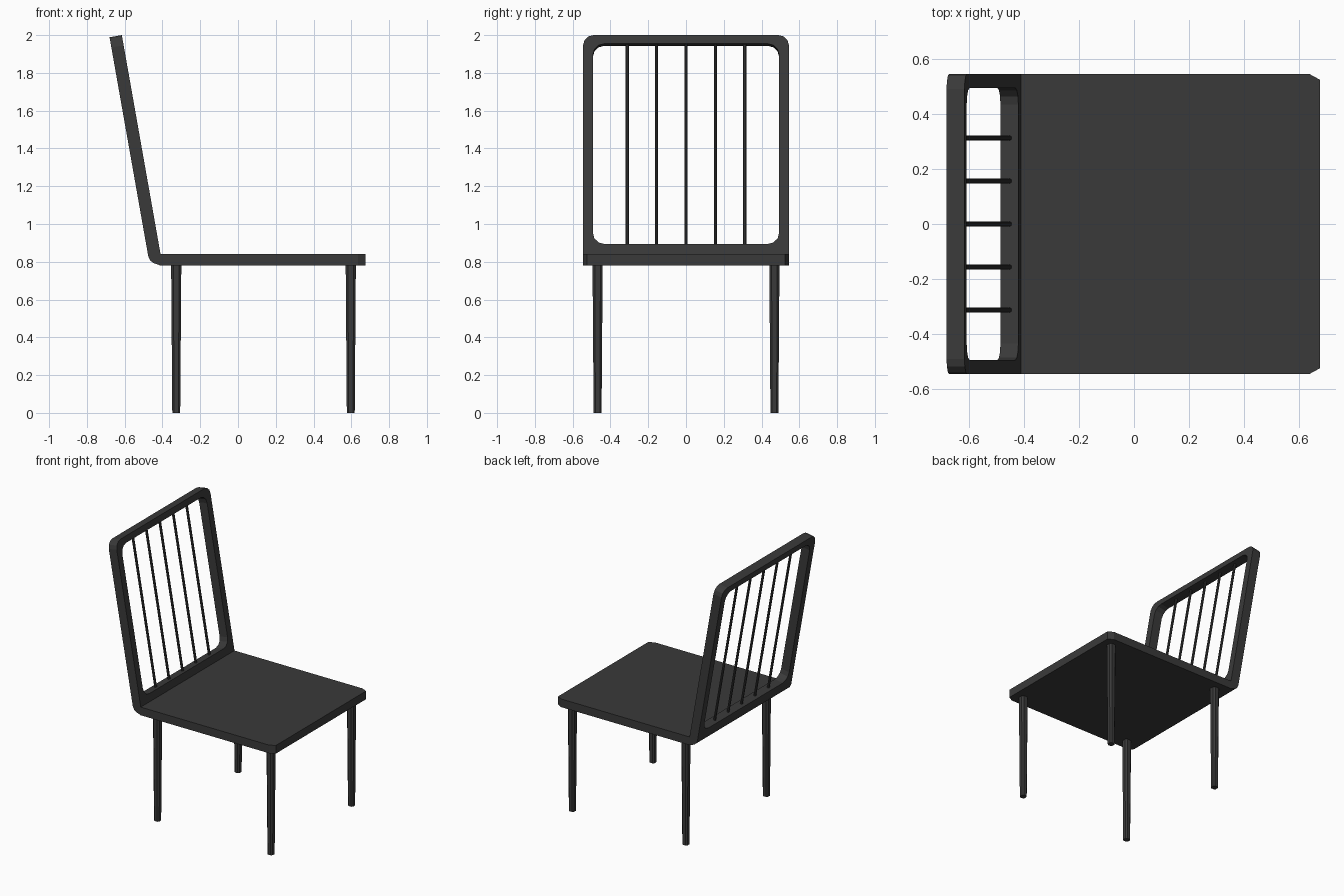
import bpy, bmesh, math
from mathutils import Vector, Matrix

if "Cube" in bpy.data.objects:
    bpy.data.objects.remove(bpy.data.objects["Cube"])

mat = bpy.data.materials.new("charcoal")
mat.diffuse_color = (0.042, 0.042, 0.042, 1)
mat.use_nodes = True
mat.node_tree.nodes["Principled BSDF"].inputs["Base Color"].default_value = mat.diffuse_color

HALF = 0.545          # half width of the chair
SEAT_TOP, SEAT_BOTTOM = 0.84, 0.78
BACK_FOOT = Vector((-0.41, 0, SEAT_TOP))      # front lower edge of the backrest
BACK_HEAD = Vector((-0.615, 0, 2.0))          # front upper edge of the backrest
UP = (BACK_HEAD - BACK_FOOT).normalized()
REAR = Vector((-UP.z, 0, UP.x))               # points out of the back
LENGTH = (BACK_HEAD - BACK_FOOT).length
THICK = 0.066


def finish(bm, name):
    bmesh.ops.recalc_face_normals(bm, faces=bm.faces)
    mesh = bpy.data.meshes.new(name)
    bm.to_mesh(mesh)
    bm.free()
    mesh.materials.append(mat)
    obj = bpy.data.objects.new(name, mesh)
    bpy.context.collection.objects.link(obj)
    return obj


def prism(name, loops, offset):
    """Fill outline loops (later loops are holes) and extrude along offset."""
    bm = bmesh.new()
    edges = []
    for loop in loops:
        vs = [bm.verts.new(p) for p in loop]
        edges += [bm.edges.new((vs[i - 1], vs[i])) for i in range(len(vs))]
    bmesh.ops.triangle_fill(bm, edges=edges, use_beauty=True)
    res = bmesh.ops.extrude_face_region(bm, geom=bm.faces[:], use_keep_orig=True)
    moved = [g for g in res["geom"] if isinstance(g, bmesh.types.BMVert)]
    bmesh.ops.translate(bm, verts=moved, vec=offset)
    return finish(bm, name)


def rounded(half, low, high, r_low, r_high, steps=3):
    """Rounded rectangle in the leaning plane of the backrest."""
    pts = []
    corners = [(half, low, r_low, -90), (half, high, r_high, 0),
               (-half, high, r_high, 90), (-half, low, r_low, 180)]
    for y, s, r, start in corners:
        cy = y - math.copysign(r, y)
        cs = s + r if s == low else s - r
        for k in range(steps + 1 if r else 1):
            a = math.radians(start + 90 * k / steps)
            q = Vector((0, cy + r * math.cos(a), 0))
            pts.append(BACK_FOOT + q + UP * (cs + r * math.sin(a)))
    return pts


# Seat slab with clipped front corners
outline = [(-0.41, -HALF), (0.635, -HALF), (0.675, -HALF + 0.022),
           (0.675, HALF - 0.022), (0.635, HALF), (-0.41, HALF)]
prism("seat", [[(x, y, SEAT_BOTTOM) for x, y in outline]],
      Vector((0, 0, SEAT_TOP - SEAT_BOTTOM)))

# Curved bend joining the seat to the backrest
low_rear = BACK_FOOT + REAR * THICK
bend = [(-0.41, SEAT_TOP), (low_rear.x, low_rear.z), (-0.464, 0.806),
        (-0.447, 0.793), (-0.41, SEAT_BOTTOM)]
prism("seat_bend", [[(x, -HALF, z) for x, z in bend]], Vector((0, 2 * HALF, 0)))

# Leaning back frame with a rounded opening
opening_low, opening_high = 0.055, LENGTH - 0.046
prism("back_frame",
      [rounded(HALF, 0, LENGTH, 0, 0.055),
       rounded(0.493, opening_low, opening_high, 0.06, 0.06)],
      REAR * THICK)

# Thin spindles in the opening
for i in range(-2, 3):
    bm = bmesh.new()
    span = opening_high - opening_low + 0.03
    bmesh.ops.create_cone(bm, cap_ends=True, segments=8, radius1=0.009,
                          radius2=0.009, depth=span)
    turn = UP.to_track_quat('Z', 'Y').to_matrix().to_4x4()
    mid = (BACK_FOOT + REAR * THICK / 2 + UP * (opening_low + opening_high) / 2
           + Vector((0, 0.156 * i, 0)))
    bm.transform(Matrix.Translation(mid) @ turn)
    finish(bm, f"spindle_{i + 3}")

# Tapered legs with chamfered corners
for end, x in (("rear", -0.327), ("front", 0.597)):
    for side, y in (("right", -0.468), ("left", 0.468)):
        bm = bmesh.new()
        rings = []
        for z, h in ((0, 0.021), (SEAT_BOTTOM + 0.01, 0.027)):
            c = h * 0.55
            shape = [(h, -c), (h, c), (c, h), (-c, h),
                     (-h, c), (-h, -c), (-c, -h), (c, -h)]
            rings.append([bm.verts.new((x + a, y + b, z)) for a, b in shape])
            bm.faces.new(rings[-1])
        for k in range(8):
            bm.faces.new((rings[0][k - 1], rings[0][k], rings[1][k], rings[1][k - 1]))
        finish(bm, f"{end}_{side}_leg")
